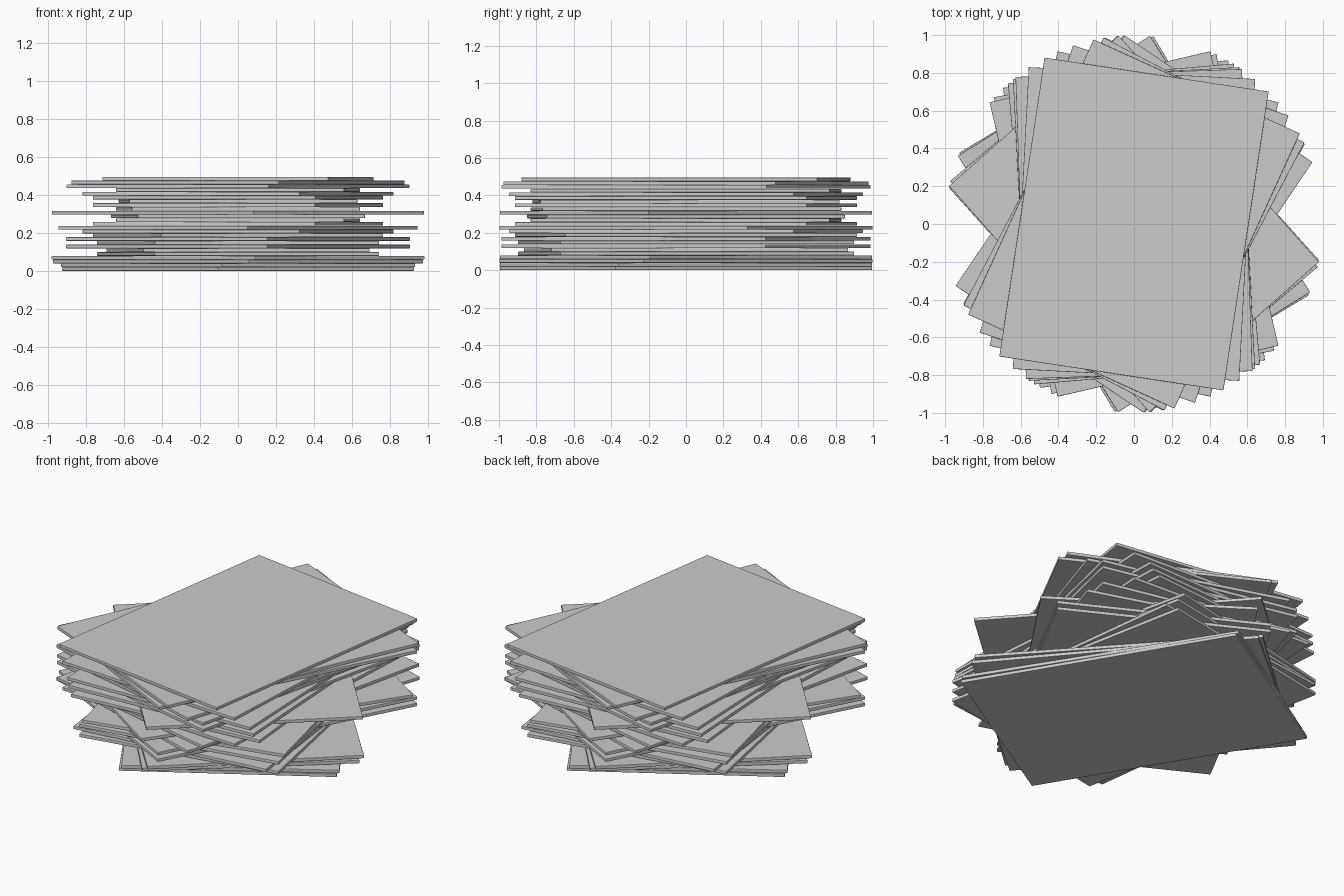
import bpy
from math import radians

if "Cube" in bpy.data.objects:
    bpy.data.objects.remove(bpy.data.objects["Cube"])

WIDTH, DEPTH, TOTAL = 1.2, 1.6, 0.495

# twist of each sheet in degrees, bottom to top
TWISTS = [31, 32, 40, 42, 11, 7, -28, 11, -28, 13, -18, -34, -13,
          -3, 5, 41.5, 3, -13, 2, -13, -18, -3, -27.6, -24.5, -8.6]
THICK = TOTAL / len(TWISTS)


def add_sheet(index, twist):
    bpy.ops.mesh.primitive_cube_add(
        size=1, location=(0, 0, (index + 0.5) * THICK))
    sheet = bpy.context.object
    sheet.name = f"sheet_{index + 1:02d}"
    sheet.scale = (WIDTH, DEPTH, THICK * 0.98)
    bpy.ops.object.transform_apply(location=False, rotation=False, scale=True)
    sheet.rotation_euler.z = radians(twist)
    # slightly softened edges
    bevel = sheet.modifiers.new("soft_edge", "BEVEL")
    bevel.width = 0.003
    bevel.segments = 2
    return sheet


# loose stack of sheets
for i, twist in enumerate(TWISTS):
    add_sheet(i, twist)
